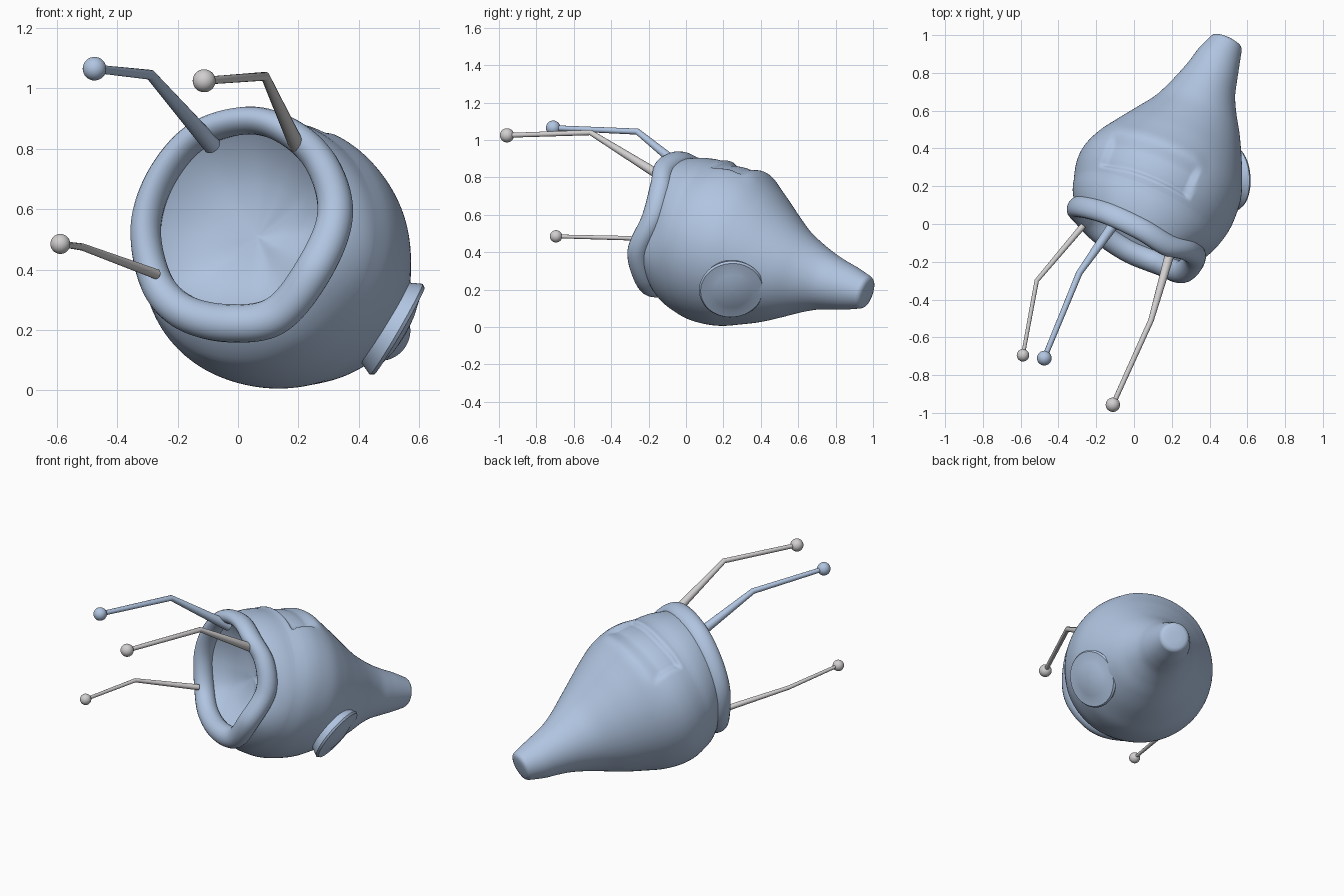
import bpy, math
from mathutils import Vector as V

if "Cube" in bpy.data.objects:
    bpy.data.objects.remove(bpy.data.objects["Cube"])


def material(name, rgb):
    m = bpy.data.materials.new(name)
    m.diffuse_color = (*rgb, 1)
    m.use_nodes = True
    m.node_tree.nodes["Principled BSDF"].inputs["Base Color"].default_value = m.diffuse_color
    return m


BLUE = material("pale_blue", (0.44, 0.56, 0.755))
GREY = material("light_grey", (0.64, 0.62, 0.62))

# Body axis and its cross-section directions
D = V((0.40, 0.865, -0.30)).normalized()
U = V((D.y, -D.x, 0)).normalized()
W = U.cross(D)
N = 160


def catmull(pts, t, cyclic=False):
    i = int(math.floor(t))
    f = t - i
    n = len(pts)

    def g(k):
        return V(pts[k % n] if cyclic else pts[max(0, min(n - 1, k))])
    a, b, c, d = g(i - 1), g(i), g(i + 1), g(i + 2)
    return 0.5 * (2 * b + (c - a) * f + (2 * a - 5 * b + 4 * c - d) * f * f
                  + (3 * b - a - 3 * c + d) * f ** 3)


def loft(name, rings, mat, loop=False, angle=40):
    n = len(rings[0])
    verts = [tuple(p) for r in rings for p in r]
    faces = []
    for i in range(len(rings) if loop else len(rings) - 1):
        j = (i + 1) % len(rings)
        for k in range(n):
            m = (k + 1) % n
            faces.append((i * n + k, i * n + m, j * n + m, j * n + k))
    if not loop:
        faces.append(tuple(range(n))[::-1])
        faces.append(tuple((len(rings) - 1) * n + k for k in range(n)))
    me = bpy.data.meshes.new(name)
    me.from_pydata(verts, [], faces)
    me.materials.append(mat)
    ob = bpy.data.objects.new(name, me)
    bpy.context.collection.objects.link(ob)
    bpy.ops.object.select_all(action='DESELECT')
    ob.select_set(True)
    bpy.context.view_layer.objects.active = ob
    bpy.ops.object.mode_set(mode='EDIT')
    bpy.ops.mesh.select_all(action='SELECT')
    bpy.ops.mesh.normals_make_consistent(inside=False)
    bpy.ops.object.mode_set(mode='OBJECT')
    bpy.ops.object.shade_smooth_by_angle(angle=math.radians(angle))
    return ob


def circle(c, r, a, b, n):
    return [c + r * (math.cos(2 * math.pi * k / n) * a + math.sin(2 * math.pi * k / n) * b)
            for k in range(n)]


# Wavy mouth path, one point every 30 degrees from the right side
MOUTH = [(.322, -.175, .58), (.283, -.135, .74), (.18, -.11, .848), (.04, -.025, .893),
         (-.13, .055, .845), (-.25, .09, .71), (-.304, .09, .54), (-.27, .05, .36),
         (-.18, -.04, .26), (-.03, -.14, .222), (.13, -.205, .25), (.255, -.25, .405)]
mouth = [catmull(MOUTH, 12 * k / N, True) for k in range(N)]
MC = sum(mouth, V()) / N

# Spine of the bulb and tail: centre and radius
SPINE = [(.065, .065, .49, .42), (.098, .145, .465, .442), (.133, .22, .441, .443),
         (.182, .301, .407, .42), (.231, .382, .369, .373), (.284, .475, .323, .311),
         (.331, .566, .288, .249), (.36, .655, .266, .199), (.388, .737, .246, .161),
         (.42, .81, .225, .137), (.449, .88, .206, .118), (.487, .955, .186, .091)]


def smooth(a, b, x):
    t = max(0, min(1, (x - a) / (b - a)))
    return t * t * (3 - 2 * t)


def panel(p):
    """Recessed curved panel on top of the bulb with a soft ridge behind it."""
    if p.z < .5:
        return p
    x, y = p.x - .09, p.y - .32
    a, b = .94 * x - .35 * y, .35 * x + .94 * y
    b += .03 * (a / .24) ** 2 - .012
    ends = 1 - smooth(.235, .255, abs(a))
    dip = .026 * ends * smooth(-.092, -.074, b) * (1 - smooth(.03, .11, b))
    ridge = .007 * (1 - smooth(.2, .3, abs(a))) * math.exp(-((b - .12) / .035) ** 2)
    n = (p - V((.13, .22, .45))).normalized()
    return p + n * (ridge - dip)


# Body: hollow dish, mouth, bulb, tail
rings = []
for s in (.03, .2, .35, .5, .6, .7, .8, .9):
    rings.append([MC + (p - MC) * s + D * .15 * (1 - s ** 2.8) for p in mouth])
rings.append(mouth)
first = circle(V(SPINE[0][:3]), SPINE[0][3], U, W, N)
for t in (.2, .4, .6, .8):
    rings.append([p.lerp(q, t) + (p.lerp(q, t) - MC).normalized() * .06 * t * (1 - t)
                  for p, q in zip(mouth, first)])
for i in range(121):
    x, y, z, r = catmull(SPINE, i * (len(SPINE) - 1) / 120)
    rings.append([panel(p) for p in circle(V((x, y, z)), r, U, W, N)])
tip = V(SPINE[-1][:3])
for off, r in ((.012, .083), (.018, .066), (.02, .03)):
    rings.append(circle(tip + D * off, r, U, W, N))
loft("body", rings, BLUE, angle=80)

# Thick rolled lip around the mouth, fuller at the lower right
rings = []
for k, p in enumerate(mouth):
    out = p - MC
    out = (out - D * out.dot(D)).normalized()
    r = .054 + .011 * math.cos(2 * math.pi * k / N + math.radians(60))
    rings.append(circle(p - D * .002, 1, out * r, D * .061, 20))
loft("mouth_lip", rings, BLUE, loop=True)


def basis(n):
    a = n.orthogonal().normalized()
    return a, n.cross(a)


# Round port on the side with a low dome
n = V((.86, .05, -.5)).normalized()
a, b = basis(n)
c = V((.122, .22, .436))
profile = [(.135, .37), (.158, .43), (.174, .465), (.166, .477), (.13, .48),
           (.10, .487), (.07, .494), (.035, .498), (.004, .50)]
loft("side_port", [circle(c + n * h, r, a, b, 48) for r, h in profile], BLUE)


# Bent feelers: tapered stalk with a ball on the end
def feeler(name, base, bend, end, radii, ball, mat):
    base, bend, end = V(base), V(bend), V(end)
    d1, d2 = (bend - base).normalized(), (end - bend).normalized()
    dirs = (d1, (d1 + d2).normalized(), d2)
    a = d1.orthogonal().normalized()
    rs = []
    for p, d, r in zip((base, bend, end), dirs, radii):
        a = (a - d * a.dot(d)).normalized()
        rs.append(circle(p, r, a, d.cross(a), 16))
    loft(name + "_stalk", rs, mat, angle=60)
    bpy.ops.mesh.primitive_uv_sphere_add(segments=24, ring_count=16, radius=ball, location=end)
    ob = bpy.context.object
    ob.name = name + "_ball"
    ob.data.materials.append(mat)
    bpy.ops.object.shade_smooth()


feeler("top_feeler", (-.085, .03, .81), (-.29, -.26, 1.045), (-.475, -.71, 1.065),
       (.03, .017, .014), .039, BLUE)
feeler("right_feeler", (.195, -.14, .81), (.09, -.51, 1.04), (-.112, -.957, 1.025),
       (.026, .015, .013), .038, GREY)
feeler("left_feeler", (-.27, -.01, .385), (-.515, -.30, .475), (-.588, -.695, .485),
       (.017, .012, .010), .033, GREY)
